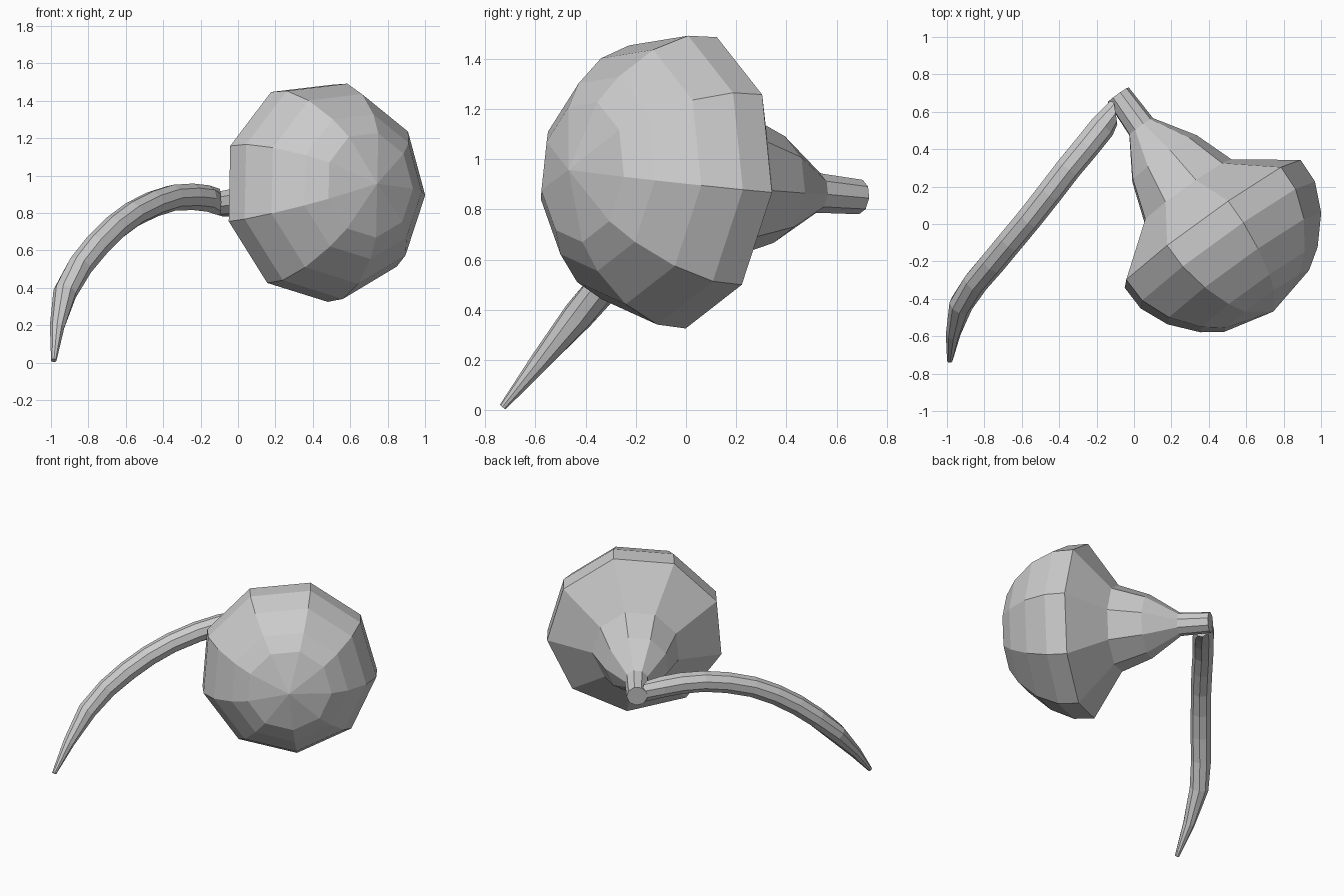
import bpy, bmesh
from math import sin, cos, radians, tau
from mathutils import Vector

if "Cube" in bpy.data.objects:
    bpy.data.objects.remove(bpy.data.objects["Cube"])

UP = Vector((0, 0, 1))


def loft(name, rings, sides, phase=0.0):
    """Skin flat faces over rings given as (centre, direction, radius)."""
    bm = bmesh.new()
    loops = []
    for centre, direction, radius in rings:
        d = direction.normalized()
        side = UP.cross(d).normalized()
        up = d.cross(side)
        if radius == 0:
            loops.append([bm.verts.new(centre)])
            continue
        loops.append([bm.verts.new(centre + radius * (cos(a) * side + sin(a) * up))
                      for a in (phase + tau * i / sides for i in range(sides))])
    for a, b in zip(loops, loops[1:]):
        for i in range(sides):
            j = (i + 1) % sides
            if len(b) == 1:
                bm.faces.new((a[i], a[j], b[0]))
            else:
                bm.faces.new((a[i], a[j], b[j], b[i]))
    for end in (loops[0], loops[-1]):
        if len(end) > 1:
            bm.faces.new(end)
    bmesh.ops.recalc_face_normals(bm, faces=bm.faces)
    mesh = bpy.data.meshes.new(name)
    bm.to_mesh(mesh)
    bm.free()
    obj = bpy.data.objects.new(name, mesh)
    bpy.context.collection.objects.link(obj)
    return obj


# Nine-sided bulb: neck, flared cone, wide rim and faceted dome along one axis
start = Vector((-0.085, 0.69, 0.85))
axis = Vector((0.58, -0.81, 0.075))
profile = [(0, 0.07), (0.21, 0.08), (0.42, 0.217), (0.635, 0.294), (0.85, 0.593),
           (0.99, 0.588), (1.145, 0.518), (1.285, 0.395), (1.36, 0.285), (1.43, 0)]
# the side vector points to the viewer's right, so the rim corner sits slightly low
loft("bulb", [(start + axis * t, axis, r) for t, r in profile], 9, radians(-4.5))

# Drooping stem: arched tapering tube hanging from the neck end
path = [(-0.10, 0.605, 0.858, 0.073), (-0.17, 0.52, 0.878, 0.072),
        (-0.25, 0.42, 0.887, 0.072), (-0.35, 0.30, 0.882, 0.071),
        (-0.45, 0.17, 0.850, 0.071), (-0.56, 0.03, 0.795, 0.070),
        (-0.66, -0.09, 0.720, 0.070), (-0.755, -0.205, 0.625, 0.070),
        (-0.845, -0.31, 0.515, 0.068), (-0.925, -0.43, 0.375, 0.064),
        (-0.967, -0.585, 0.19, 0.040), (-0.985, -0.73, 0.012, 0.015)]
points = [Vector(p[:3]) for p in path]
rings = []
for i, p in enumerate(points):
    before, after = points[max(i - 1, 0)], points[min(i + 1, len(points) - 1)]
    direction = after - before if i else Vector((-1, -0.15, 0))
    rings.append((p, direction, path[i][3]))
loft("stem", rings, 9)
